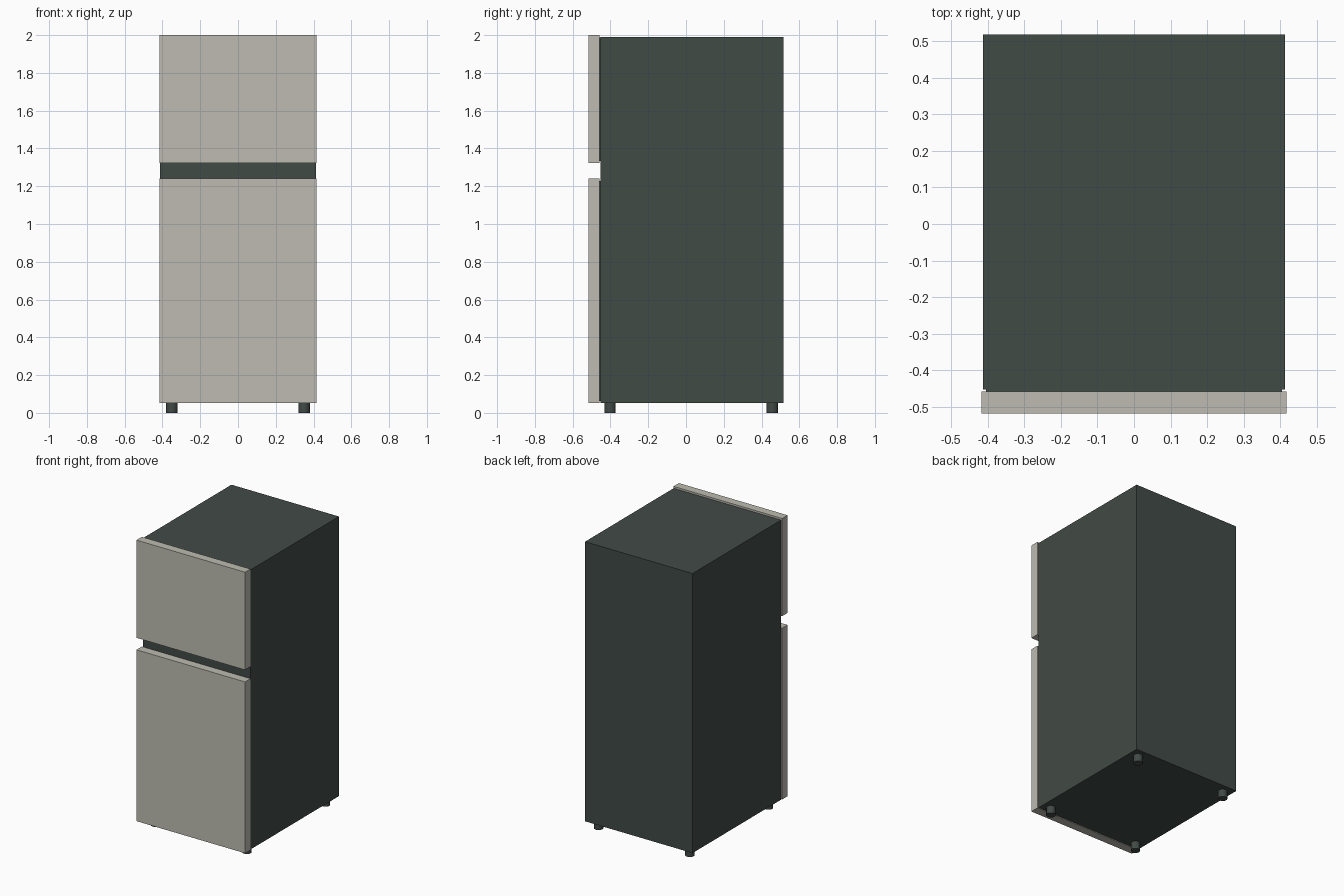
import bpy

cube = bpy.data.objects.get("Cube")
if cube:
    bpy.data.objects.remove(cube, do_unlink=True)


def make_material(name, color):
    mat = bpy.data.materials.new(name)
    mat.use_nodes = True
    mat.diffuse_color = color
    mat.node_tree.nodes["Principled BSDF"].inputs["Base Color"].default_value = color
    return mat


def box(name, half_width, y0, y1, z0, z1, mat):
    bpy.ops.mesh.primitive_cube_add(size=1, location=(0, (y0 + y1) / 2, (z0 + z1) / 2))
    obj = bpy.context.object
    obj.name = name
    obj.scale = (half_width * 2, y1 - y0, z1 - z0)
    bpy.ops.object.transform_apply(location=False, rotation=False, scale=True)
    obj.data.materials.append(mat)
    return obj


dark = make_material("dark green grey", (0.053, 0.069, 0.061, 1))
light = make_material("warm light grey", (0.51, 0.50, 0.44, 1))

BOTTOM = 0.053

# Cabinet
box("cabinet", 0.412, -0.452, 0.517, BOTTOM, 1.99, dark)

# Doors, each with a thin recessed seal against the cabinet
for name, z0, z1 in (("fridge", BOTTOM, 1.24), ("freezer", 1.323, 2.0)):
    box(name + "_door", 0.416, -0.517, -0.458, z0, z1, light)
    box(name + "_seal", 0.404, -0.459, -0.451, z0 + 0.01, z1 - 0.013, dark)

# Feet
for side, x in (("left", 0.35), ("right", -0.35)):
    for end, y in (("front", -0.402), ("back", 0.457)):
        bpy.ops.mesh.primitive_cylinder_add(
            vertices=24, radius=0.03, depth=0.058, location=(x, y, 0.029))
        foot = bpy.context.object
        foot.name = f"{end}_{side}_foot"
        foot.data.materials.append(dark)
        bpy.ops.object.shade_smooth_by_angle()
